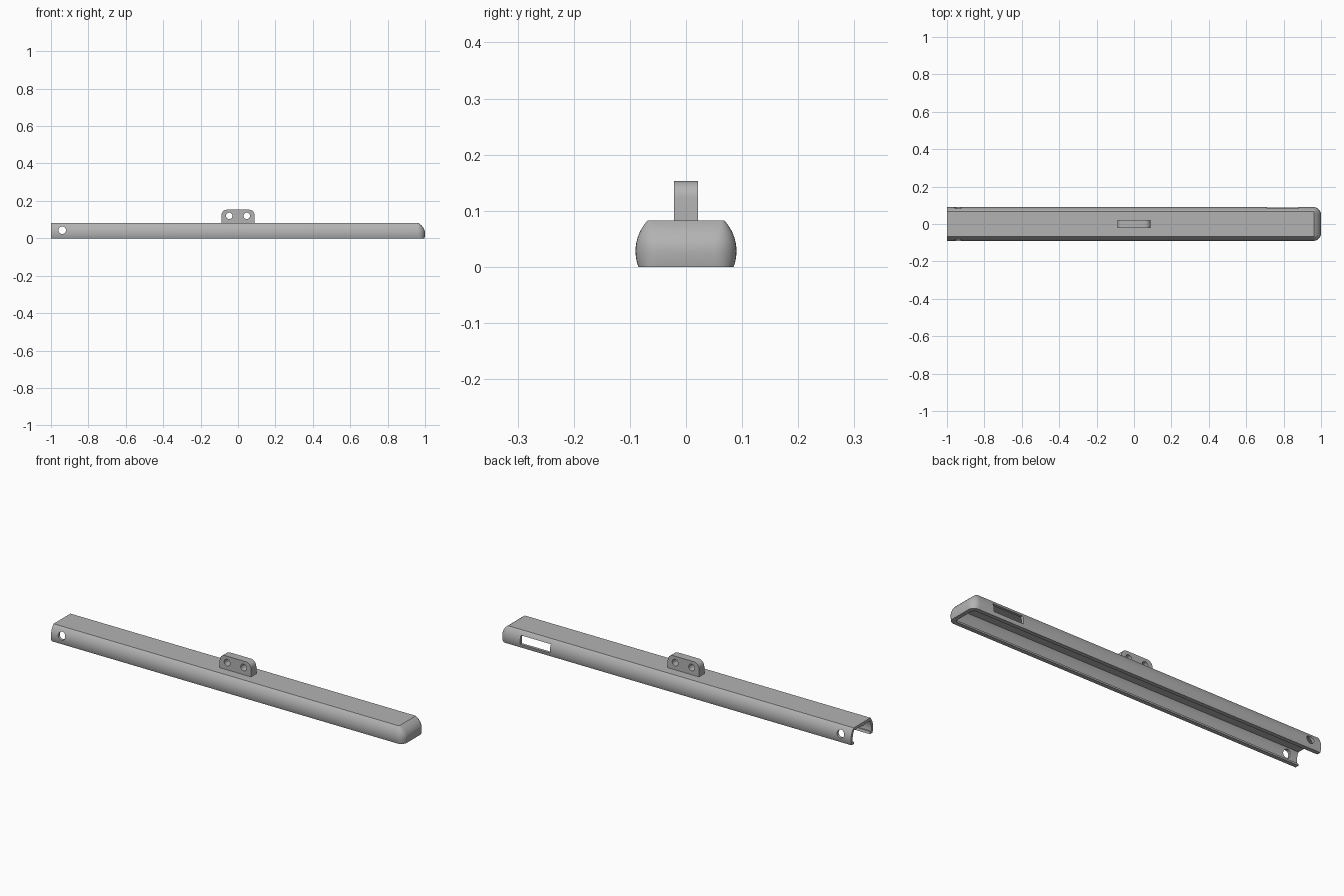
import bpy, bmesh, math
from mathutils import Vector

if "Cube" in bpy.data.objects:
    bpy.data.objects.remove(bpy.data.objects["Cube"], do_unlink=True)

HEIGHT, HALF_W, BULGE_Z, BULGE_R = 0.083, 0.09, 0.028, 0.08
WALL, LIP = 0.014, 0.007

grey = bpy.data.materials.new("plain grey")
grey.use_nodes = True
COLOUR = (0.45, 0.45, 0.45, 1)
grey.diffuse_color = COLOUR
grey.node_tree.nodes["Principled BSDF"].inputs["Base Color"].default_value = COLOUR


def make_object(name, bm):
    bmesh.ops.recalc_face_normals(bm, faces=bm.faces)
    mesh = bpy.data.meshes.new(name)
    bm.to_mesh(mesh)
    bm.free()
    mesh.materials.append(grey)
    obj = bpy.data.objects.new(name, mesh)
    bpy.context.collection.objects.link(obj)
    return obj


def outline(bm, z, extra):
    """U-shaped plan outline of the bulging wall at height z, moved in by extra."""
    bulge = BULGE_R - math.sqrt(BULGE_R ** 2 - (z - BULGE_Z) ** 2)
    w = HALF_W - bulge - extra
    end = 1 - bulge * (1.7 if z > BULGE_Z else 0.6) - extra
    r = max(0.04 - bulge * 1.6 - extra * 0.6, 0.003)
    pts = [(-1, -w)]
    for side, start in ((-1, -90), (1, 0)):
        for i in range(9):
            a = math.radians(start + 90 * i / 8)
            pts.append((end - r + r * math.cos(a), side * (w - r) + r * math.sin(a)))
    pts.append((-1, w))
    return [bm.verts.new((x, y, z)) for x, y in pts]


def prism(name, pts, y0, y1):
    """Extrude an (x, z) profile along y."""
    bm = bmesh.new()
    face = bm.faces.new([bm.verts.new((x, y0, z)) for x, z in pts])
    ext = bmesh.ops.extrude_face_region(bm, geom=[face])
    verts = [v for v in ext["geom"] if isinstance(v, bmesh.types.BMVert)]
    bmesh.ops.translate(bm, verts=verts, vec=Vector((0, y1 - y0, 0)))
    return make_object(name, bm)


def circle(x, z, r, n=32):
    return [(x + r * math.cos(math.tau * i / n), z + r * math.sin(math.tau * i / n)) for i in range(n)]


def cut(obj, pts, y0, y1):
    cutter = prism("cutter", pts, y0, y1)
    cutter.hide_render = True
    mod = obj.modifiers.new("cut", "BOOLEAN")
    mod.operation, mod.solver, mod.object = "DIFFERENCE", "EXACT", cutter
    bpy.context.view_layer.objects.active = obj
    bpy.ops.object.modifier_apply(modifier=mod.name)
    bpy.data.objects.remove(cutter, do_unlink=True)


def smooth(obj):
    bpy.ops.object.select_all(action="DESELECT")
    obj.select_set(True)
    bpy.context.view_layer.objects.active = obj
    bpy.ops.object.shade_smooth_by_angle(angle=math.radians(30))


# Channel cover: rings run from the inner ceiling down, round the rim, up to the top
bm = bmesh.new()
ceiling = HEIGHT - WALL
inner = [(ceiling + (0.012 - ceiling) * i / 8, WALL) for i in range(9)]
lip = [(0.012, WALL + LIP), (0, WALL + LIP)]
outer = [(HEIGHT * i / 14, 0) for i in range(15)]
rings = [outline(bm, z, extra) for z, extra in inner + lip + outer]
for a, b in zip(rings, rings[1:]):
    for i in range(len(a) - 1):
        bm.faces.new((a[i], a[i + 1], b[i + 1], b[i]))
bm.faces.new(rings[0])
bm.faces.new(rings[-1])
bm.faces.new([r[0] for r in rings] + [r[-1] for r in reversed(rings)])
cover = make_object("channel_cover", bm)

# Fixing holes near the open end, and the slot in the back wall
cut(cover, circle(-0.94, 0.043, 0.02), -0.2, 0.2)
cut(cover, [(0.71, 0.018), (0.88, 0.018), (0.88, 0.061), (0.71, 0.061)], 0.04, 0.2)
smooth(cover)

# Hanging tab with rounded top corners and two holes
TAB_W, TAB_TOP, TAB_R = 0.089, 0.153, 0.03
profile = [(-TAB_W, HEIGHT - 0.005), (TAB_W, HEIGHT - 0.005)]
for side, start in ((1, 0), (-1, 90)):
    for i in range(9):
        a = math.radians(start + 90 * i / 8)
        profile.append((side * (TAB_W - TAB_R) + TAB_R * math.cos(a),
                        TAB_TOP - TAB_R + TAB_R * math.sin(a)))
tab = prism("hanging_tab", profile, -0.021, 0.021)
for x in (-0.047, 0.047):
    cut(tab, circle(x, 0.12, 0.017), -0.1, 0.1)
smooth(tab)
